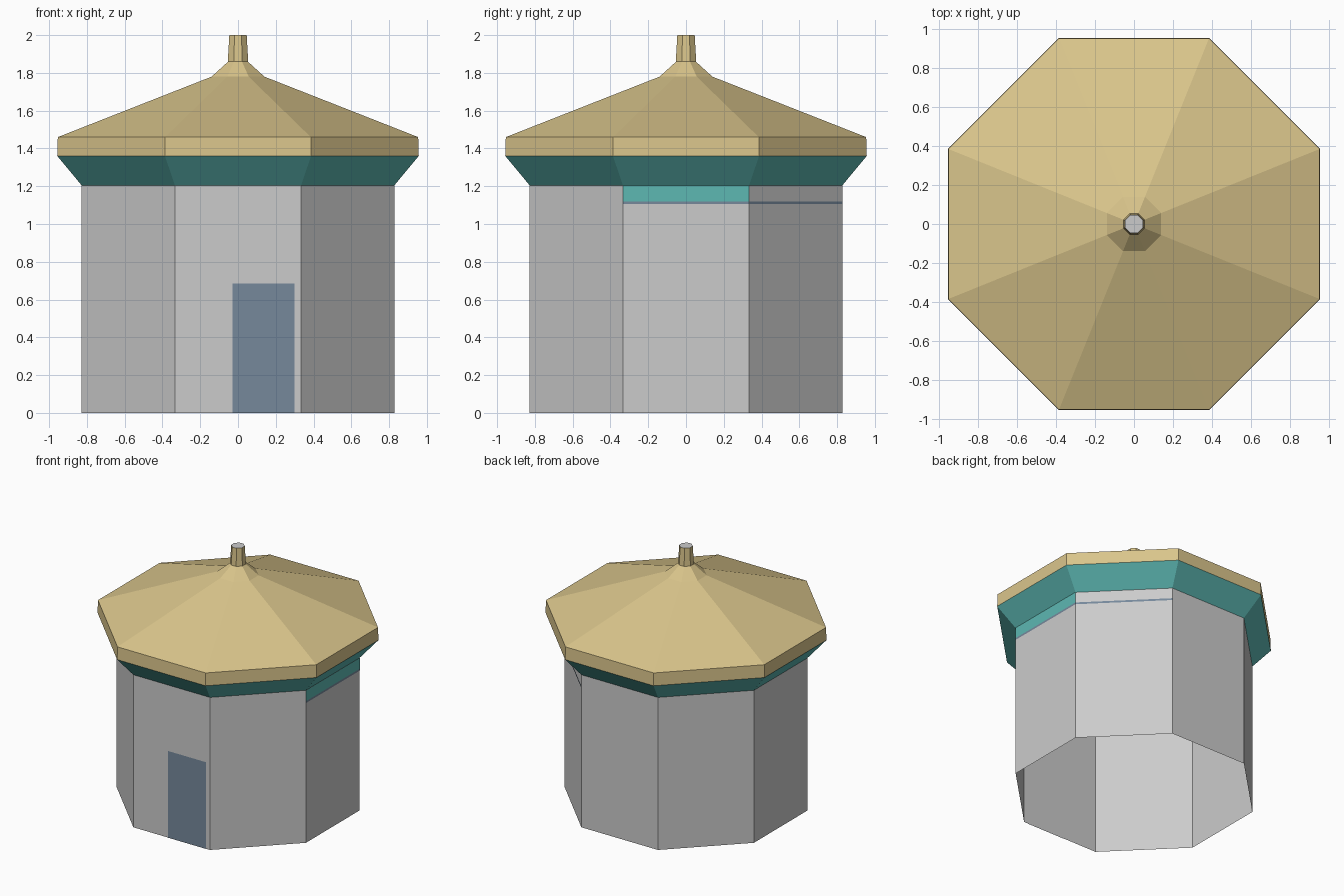
import bpy, bmesh
from math import radians
from mathutils import Matrix

if "Cube" in bpy.data.objects:
    bpy.data.objects.remove(bpy.data.objects["Cube"])

RATIO = 0.404  # half side length / distance to flat side


def material(name, rgb):
    m = bpy.data.materials.new(name)
    m.diffuse_color = (*rgb, 1)
    m.use_nodes = True
    m.node_tree.nodes["Principled BSDF"].inputs["Base Color"].default_value = m.diffuse_color
    return m


GOLD = material("gold", (0.70, 0.56, 0.26))
TEAL = material("teal", (0.11, 0.48, 0.45))
SLATE = material("slate", (0.18, 0.25, 0.33))


def finish(name, bm, mat):
    mesh = bpy.data.meshes.new(name)
    bm.to_mesh(mesh)
    bm.free()
    if mat:
        mesh.materials.append(mat)
    obj = bpy.data.objects.new(name, mesh)
    bpy.context.collection.objects.link(obj)
    return obj


def octagon(bm, a, z):
    h = a * RATIO
    pts = [(a, -h), (a, h), (h, a), (-h, a), (-a, h), (-a, -h), (-h, -a), (h, -a)]
    return [bm.verts.new((x, y, z)) for x, y in pts]


def eight_sided(name, profile, mat=None):
    """Open shell through octagonal rings given as (flat distance, height)."""
    bm = bmesh.new()
    rings = [octagon(bm, a, z) for a, z in profile]
    for low, high in zip(rings, rings[1:]):
        for i in range(8):
            j = (i + 1) % 8
            bm.faces.new((low[i], low[j], high[j], high[i]))
    return finish(name, bm, mat)


def wall_panel(name, dist, x0, x1, z0, z1, angle, mat):
    """Flat panel facing -y, turned about z onto one of the walls."""
    bm = bmesh.new()
    bm.faces.new([bm.verts.new((x, -dist, z)) for x, z in
                  ((x0, z0), (x1, z0), (x1, z1), (x0, z1))])
    bm.transform(Matrix.Rotation(radians(angle), 4, 'Z'))
    return finish(name, bm, mat)


# Walls, open at the bottom
W = 0.828
eight_sided("walls", [(W, 0), (W, 1.205)])

# Flared eaves and the bell-shaped roof
eight_sided("eaves", [(W, 1.205), (0.957, 1.36)], TEAL)
eight_sided("roof", [(0.957, 1.36), (0.954, 1.46), (0.14, 1.78), (0.052, 1.86)], GOLD)

# Finial with a grey top
eight_sided("finial", [(0.054, 1.86), (0.046, 2.0)], GOLD)
cap = bmesh.new()
cap.faces.new(octagon(cap, 0.046, 2.0))
finish("finial_cap", cap, None)

# Door on the front wall
E = 0.002
wall_panel("door", W + E, -0.03, 0.30, 0, 0.685, 0, SLATE)

# Sign band on the right wall and the strip that runs on to the next wall
S = W * RATIO
D = W * (1 + RATIO) / 2 ** 0.5      # distance to a diagonal wall
SD = W * (1 - RATIO) / 2 ** 0.5     # half width of a diagonal wall
wall_panel("upper_band", W + E, -S, S, 1.12, 1.205, 90, TEAL)
wall_panel("strip_right", W + E, -S, S, 1.105, 1.12, 90, SLATE)
wall_panel("strip_back_right", D + E, -SD, SD, 1.105, 1.12, 135, SLATE)
